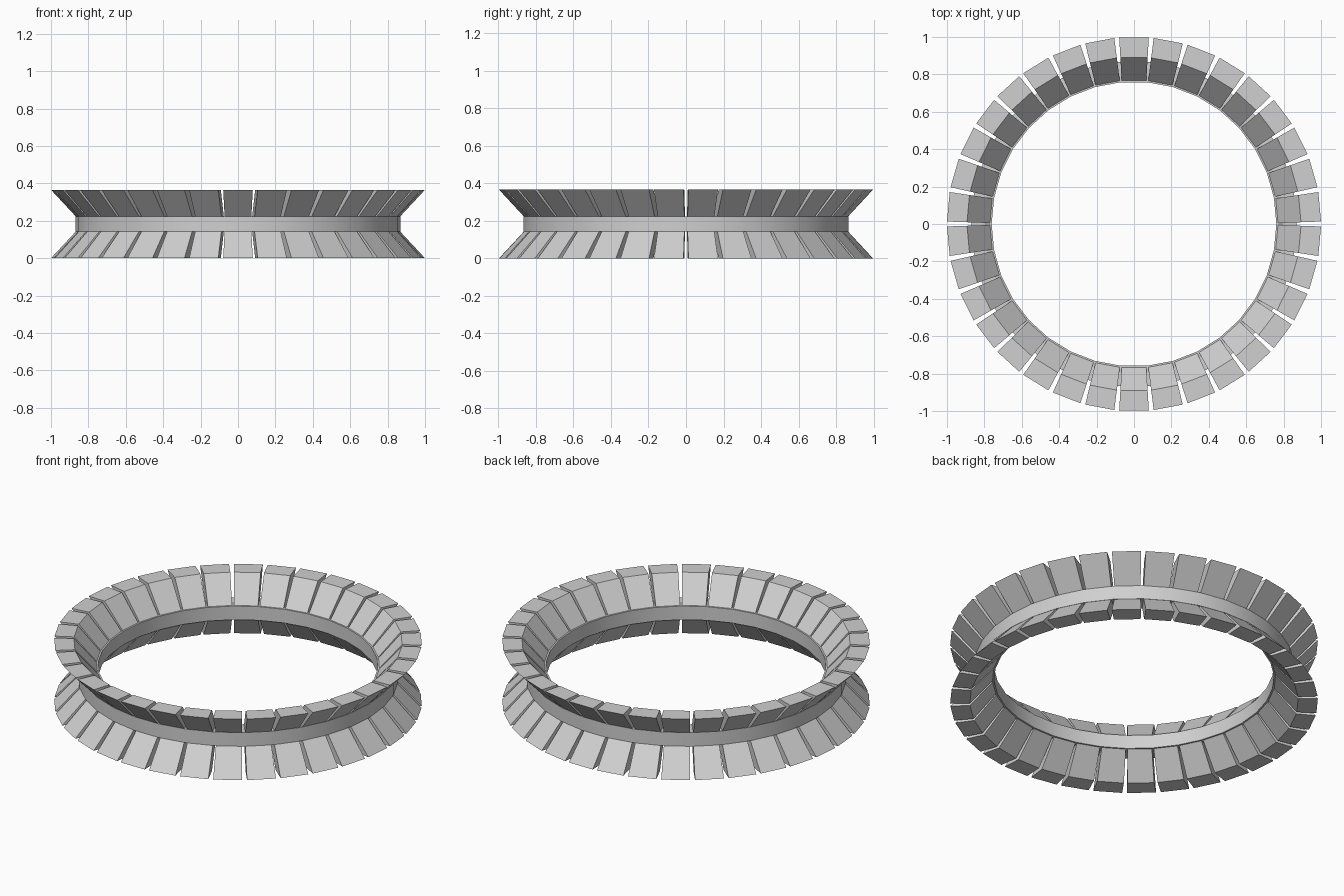
import bpy
import bmesh
import math
from mathutils import Matrix, Vector

COUNT = 34
STEP = 2 * math.pi / COUNT
MID_Z = 0.183        # height of the mirror plane
RING_HALF = 0.041    # half the height of the central band

cube = bpy.data.objects.get("Cube")
if cube:
    bpy.data.objects.remove(cube, do_unlink=True)

grey = bpy.data.materials.new("light grey")
grey.use_nodes = True
colour = (0.63, 0.63, 0.63, 1)
grey.diffuse_color = colour
grey.node_tree.nodes["Principled BSDF"].inputs["Base Color"].default_value = colour


def finish(bm, name):
    bmesh.ops.recalc_face_normals(bm, faces=bm.faces)
    mesh = bpy.data.meshes.new(name)
    bm.to_mesh(mesh)
    bm.free()
    mesh.materials.append(grey)
    obj = bpy.data.objects.new(name, mesh)
    bpy.context.collection.objects.link(obj)
    return obj


def half_width(r):
    return 0.066 + (r - 0.767) * 0.057


def block_ring(name, side):
    """Ring of slanted blocks; side is 1 for the upper and -1 for the lower."""
    # Radius and height above the mirror plane
    profile = [(0.767, RING_HALF), (0.865, RING_HALF), (0.997, MID_Z), (0.89, MID_Z)]
    bm = bmesh.new()
    for i in range(COUNT):
        turn = Matrix.Rotation((i + 0.5) * STEP, 3, "Z")
        ends = [[bm.verts.new(turn @ Vector((r, s * half_width(r), MID_Z + side * h)))
                 for r, h in profile] for s in (-1, 1)]
        a, b = ends
        bm.faces.new(a)
        bm.faces.new(b[::-1])
        for j in range(4):
            k = (j + 1) % 4
            bm.faces.new((a[j], b[j], b[k], a[k]))
    return finish(bm, name)


# Slanted blocks flaring outward above and below the band
block_ring("upper_blocks", 1)
block_ring("lower_blocks", -1)

# Central band with a rectangular section
bm = bmesh.new()
section = [(0.761, -RING_HALF), (0.87, -RING_HALF), (0.87, RING_HALF), (0.761, RING_HALF)]
loops = [[bm.verts.new((r * math.cos(i * STEP), r * math.sin(i * STEP), MID_Z + h))
          for r, h in section] for i in range(COUNT)]
for i in range(COUNT):
    a, b = loops[i], loops[(i + 1) % COUNT]
    for j in range(4):
        k = (j + 1) % 4
        bm.faces.new((a[j], b[j], b[k], a[k]))
band = finish(bm, "central_band")

# Smooth the band's curve while keeping its rims sharp
bpy.ops.object.select_all(action="DESELECT")
band.select_set(True)
bpy.context.view_layer.objects.active = band
bpy.ops.object.shade_smooth_by_angle(angle=math.radians(30))
